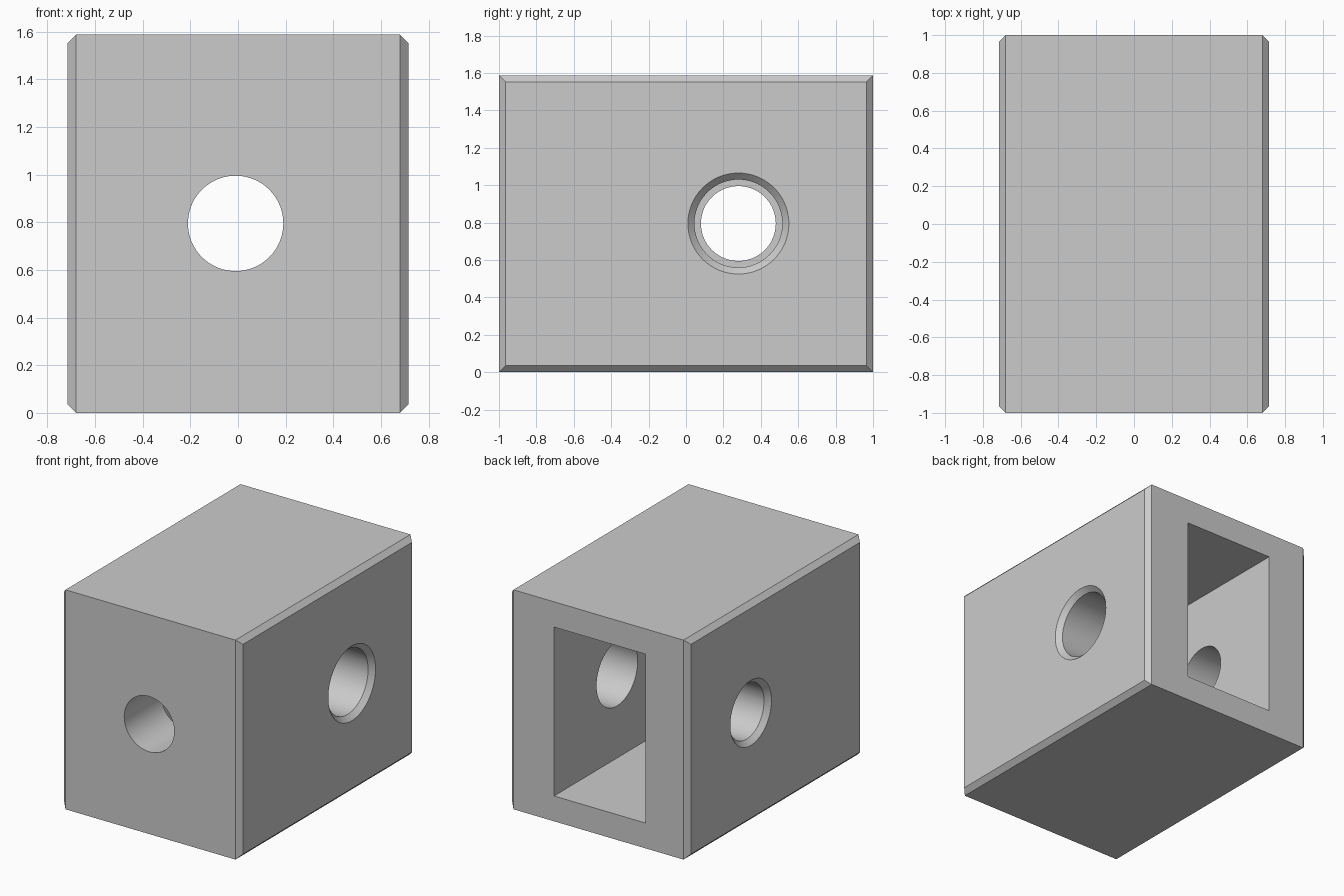
import bpy, bmesh
from math import pi
from mathutils import Matrix, Vector

cube = bpy.data.objects.get("Cube")
if cube:
    bpy.data.objects.remove(cube, do_unlink=True)

HALF_X, HEIGHT, BEVEL = 0.715, 1.587, 0.035
HOLE_X, HOLE_Y, HOLE_Z = -0.01, 0.28, 0.795
WALL = 0.42  # thickness of the front wall

grey = bpy.data.materials.new("plain grey")
grey.use_nodes = True
grey.diffuse_color = (0.6, 0.6, 0.6, 1)
grey.node_tree.nodes["Principled BSDF"].inputs["Base Color"].default_value = (0.6, 0.6, 0.6, 1)


def make_object(name, bm):
    bmesh.ops.recalc_face_normals(bm, faces=bm.faces)
    mesh = bpy.data.meshes.new(name)
    bm.to_mesh(mesh)
    bm.free()
    mesh.materials.append(grey)
    obj = bpy.data.objects.new(name, mesh)
    bpy.context.collection.objects.link(obj)
    return obj


def box(name, low, high):
    bm = bmesh.new()
    low, high = Vector(low), Vector(high)
    bmesh.ops.create_cube(bm, size=1)
    bmesh.ops.scale(bm, vec=high - low, verts=bm.verts)
    bmesh.ops.translate(bm, vec=(low + high) / 2, verts=bm.verts)
    return make_object(name, bm)


def bore(name, start, direction, r1, r2, length):
    """Round cutter running from start along direction."""
    bm = bmesh.new()
    turn = Vector(direction).to_track_quat("Z", "Y").to_matrix().to_4x4()
    place = Matrix.Translation(start) @ turn @ Matrix.Translation((0, 0, length / 2))
    bmesh.ops.create_cone(bm, cap_ends=True, segments=96, radius1=r1, radius2=r2,
                          depth=length, matrix=place)
    return make_object(name, bm)


# Block with only the edges around its two side faces chamfered
block = box("block", (-HALF_X, -1, 0), (HALF_X, 1, HEIGHT))
bm = bmesh.new()
bm.from_mesh(block.data)
rim = [e for e in bm.edges if abs(e.verts[0].co.x - e.verts[1].co.x) < 0.01]
bmesh.ops.bevel(bm, geom=rim, offset=BEVEL, segments=1, affect="EDGES")
# Pull the bevel cuts back so that the front, back, top and bottom stay whole
for v in bm.verts:
    if abs(v.co.x) < HALF_X - 0.01:
        v.co.y = 1 if v.co.y > 0 else -1
        v.co.z = HEIGHT if v.co.z > HEIGHT / 2 else 0
bmesh.ops.remove_doubles(bm, verts=bm.verts, dist=0.001)
bm.to_mesh(block.data)
bm.free()

# Rear pocket and the front hole
cutters = [
    box("pocket_cutter", (HOLE_X - 0.365, WALL - 1, 0.183), (HOLE_X + 0.365, 1.2, 1.404)),
    bore("front_hole_cutter", (HOLE_X, -1.2, HOLE_Z), (0, 1, 0), 0.2, 0.2, 0.8),
]
# Side holes, the left one wider, each with a countersunk mouth
for name, side, radius in (("left", 1, 0.235), ("right", -1, 0.2)):
    mouth = (side * (HALF_X + 0.01), HOLE_Y, HOLE_Z)
    inward = (-side, 0, 0)
    cutters.append(bore(name + "_hole_cutter", (side * 0.9, HOLE_Y, HOLE_Z), inward,
                        radius, radius, 0.8))
    cutters.append(bore(name + "_countersink_cutter", mouth, inward,
                        radius + BEVEL + 0.01, radius - 0.01, BEVEL + 0.02))

for cutter in cutters:
    cut = block.modifiers.new(cutter.name, "BOOLEAN")
    cut.operation = "DIFFERENCE"
    cut.solver = "EXACT"
    cut.object = cutter

# Bake the cuts into the block, then drop the cutters
bpy.context.view_layer.update()
graph = bpy.context.evaluated_depsgraph_get()
final = bpy.data.meshes.new_from_object(block.evaluated_get(graph))
block.modifiers.clear()
block.data = final
for cutter in cutters:
    bpy.data.objects.remove(cutter, do_unlink=True)

bpy.ops.object.select_all(action="DESELECT")
block.select_set(True)
bpy.context.view_layer.objects.active = block
bpy.ops.object.shade_smooth_by_angle(angle=pi / 6)
